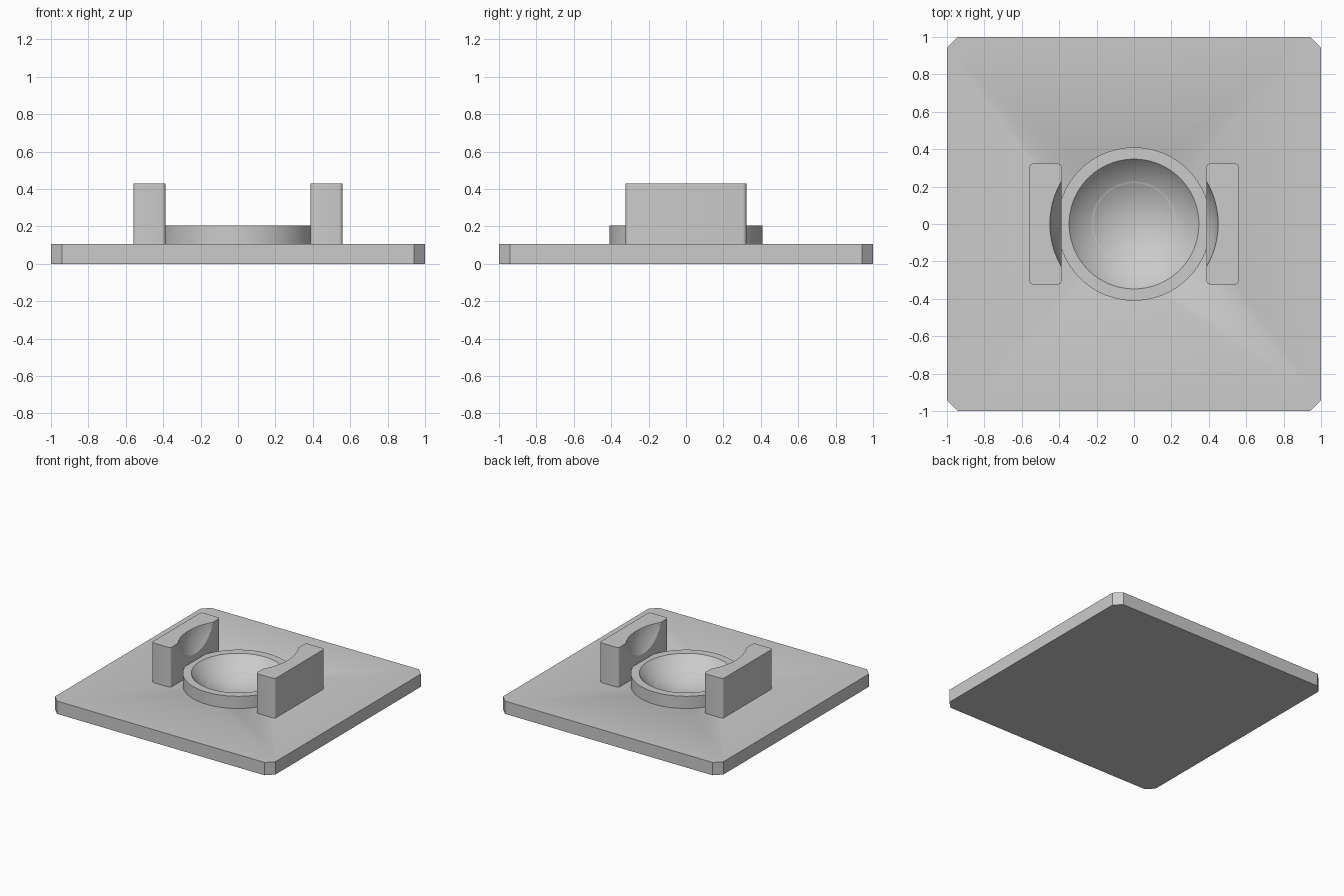
import bpy, bmesh, math

cube = bpy.data.objects.get("Cube")
if cube:
    bpy.data.objects.remove(cube, do_unlink=True)

PLATE_TOP, RIM_TOP, BLOCK_TOP = 0.105, 0.205, 0.43

grey = bpy.data.materials.new("plain_grey")
grey.use_nodes = True
colour = (0.6, 0.6, 0.6, 1)
grey.diffuse_color = colour
grey.node_tree.nodes["Principled BSDF"].inputs["Base Color"].default_value = colour


def new_object(name, bm):
    mesh = bpy.data.meshes.new(name)
    bm.to_mesh(mesh)
    bm.free()
    mesh.materials.append(grey)
    obj = bpy.data.objects.new(name, mesh)
    bpy.context.collection.objects.link(obj)
    return obj


def box(name, x0, x1, half_y, z0, z1, corner, segments):
    """Box with its four upright edges bevelled."""
    bm = bmesh.new()
    bmesh.ops.create_cube(bm, size=1)
    for v in bm.verts:
        v.co.x = x1 if v.co.x > 0 else x0
        v.co.y = half_y if v.co.y > 0 else -half_y
        v.co.z = z1 if v.co.z > 0 else z0
    upright = [e for e in bm.edges
               if abs(e.verts[0].co.z - e.verts[1].co.z) > (z1 - z0) / 2]
    bmesh.ops.bevel(bm, geom=upright, offset=corner, segments=segments,
                    profile=0.5, affect='EDGES')
    return new_object(name, bm)


# Base plate with cut corners
parts = [box("base_plate", -1, 1, 1, 0, PLATE_TOP, 0.058, 1)]

# Round rim of the bowl
bm = bmesh.new()
bmesh.ops.create_cone(bm, cap_ends=True, segments=96, radius1=0.41, radius2=0.41,
                      depth=RIM_TOP - PLATE_TOP)
bmesh.ops.translate(bm, verts=bm.verts, vec=(0, 0, (RIM_TOP + PLATE_TOP) / 2))
parts.append(new_object("bowl_rim", bm))

# Side blocks
parts.append(box("left_block", 0.387, 0.56, 0.323, PLATE_TOP, BLOCK_TOP, 0.02, 4))
parts.append(box("right_block", -0.56, -0.387, 0.323, PLATE_TOP, BLOCK_TOP, 0.02, 4))

# Ball that hollows the bowl and the inner faces of the blocks
bm = bmesh.new()
bmesh.ops.create_uvsphere(bm, u_segments=96, v_segments=64, radius=0.4555)
bmesh.ops.translate(bm, verts=bm.verts, vec=(0, 0, 0.5))
ball = new_object("ball_cutter", bm)
ball.hide_render = True

for obj in parts:
    cut = obj.modifiers.new("hollow", 'BOOLEAN')
    cut.operation = 'DIFFERENCE'
    cut.solver = 'EXACT'
    cut.object = ball
    bpy.ops.object.select_all(action='DESELECT')
    obj.select_set(True)
    bpy.context.view_layer.objects.active = obj
    bpy.ops.object.modifier_apply(modifier=cut.name)
    bpy.ops.object.shade_smooth_by_angle(angle=math.radians(30))

bpy.data.objects.remove(ball, do_unlink=True)
